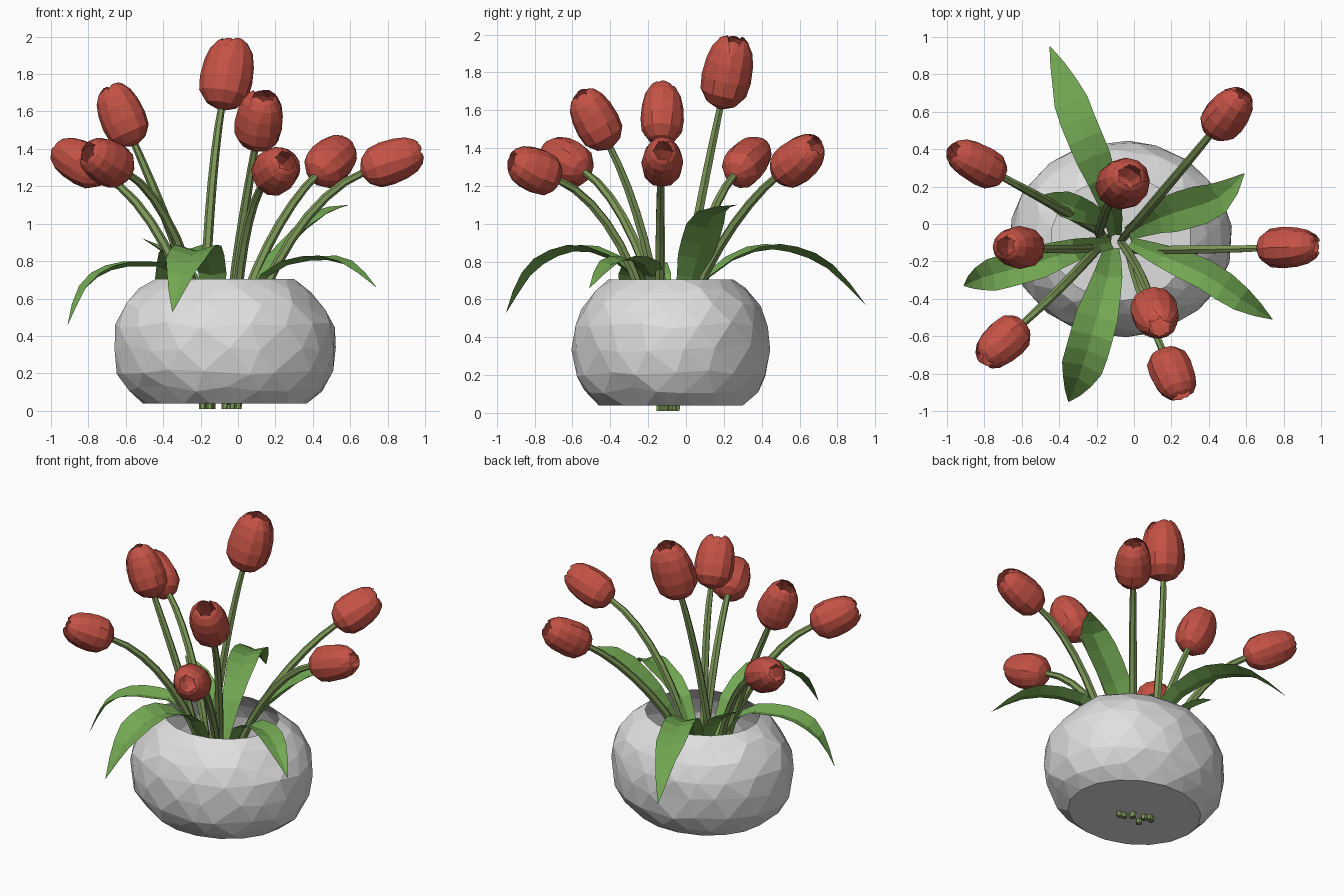
import bpy, bmesh, math, random
from mathutils import Vector

if "Cube" in bpy.data.objects:
    bpy.data.objects.remove(bpy.data.objects["Cube"])

random.seed(4)


def material(name, rgb):
    m = bpy.data.materials.new(name)
    m.diffuse_color = (*rgb, 1)
    m.use_nodes = True
    m.node_tree.nodes["Principled BSDF"].inputs["Base Color"].default_value = m.diffuse_color
    return m


RED = material("petal red", (0.56, 0.085, 0.06))
STEM = material("stem olive green", (0.21, 0.32, 0.10))
LEAF = material("leaf green", (0.17, 0.39, 0.085))
GREY = material("vase pale grey", (0.74, 0.74, 0.74))


def make_object(name, bm, mat):
    mesh = bpy.data.meshes.new(name)
    bm.to_mesh(mesh)
    bm.free()
    mesh.materials.append(mat)
    ob = bpy.data.objects.new(name, mesh)
    bpy.context.collection.objects.link(ob)
    return ob


def grid(bm, rows, closed=False):
    """Skin a list of equal-length point rows with quads."""
    vs = [[bm.verts.new(p) for p in row] for row in rows]
    n = len(rows[0])
    for a, b in zip(vs, vs[1:]):
        for i in range(n if closed else n - 1):
            j = (i + 1) % n
            bm.faces.new((a[i], a[j], b[j], b[i]))
    return vs


def smooth_path(pts, steps):
    """Catmull-Rom curve through the points."""
    p = [Vector(q) for q in pts]
    p = [2 * p[0] - p[1]] + p + [2 * p[-1] - p[-2]]
    out = []
    for i in range(1, len(p) - 2):
        a, b, c, d = p[i - 1:i + 3]
        for k in range(steps):
            t = k / steps
            out.append(0.5 * (2 * b + (c - a) * t + (2 * a - 5 * b + 4 * c - d) * t * t
                              + (3 * b - a - 3 * c + d) * t ** 3))
    return out + [p[-2]]


# Vase: squashed faceted bowl, staggered triangles, open top
def vase():
    bm = bmesh.new()
    profile = [(0.44, 0.04), (0.525, 0.12), (0.58, 0.21), (0.598, 0.34),
               (0.588, 0.46), (0.54, 0.56), (0.46, 0.65), (0.375, 0.705)]
    n, rows = 18, []
    for k, (r, z) in enumerate(profile):
        inner = 0 < k < len(profile) - 1
        row = []
        for i in range(n):
            a = (i + 0.5 * (k % 2) + (random.uniform(-0.2, 0.2) if inner else 0)) * math.tau / n
            dz = random.uniform(-0.02, 0.02) if inner else 0
            row.append(bm.verts.new((-0.07 + r * math.cos(a), -0.08 + 0.88 * r * math.sin(a), z + dz)))
        rows.append(row)
    for k, (a, b) in enumerate(zip(rows, rows[1:])):
        for i in range(n):
            j = (i + 1) % n
            if k % 2 == 0:
                bm.faces.new((a[i], a[j], b[i]))
                bm.faces.new((a[j], b[j], b[i]))
            else:
                bm.faces.new((a[i], a[j], b[j]))
                bm.faces.new((a[i], b[j], b[i]))
    bm.faces.new(list(reversed(rows[0])))
    make_object("vase", bm, GREY)


# Stem: six-sided tube on a Bezier from the vase floor to the flower base
def stem(name, foot, base, axis):
    p0, p3 = Vector((*foot, 0.01)), base
    p1, p2 = p0 + Vector((0, 0, 0.5)), base - axis * 0.37
    bm, rows, n = bmesh.new(), [], 10
    for k in range(n + 1):
        t = k / n
        s = 1 - t
        c = p0 * s ** 3 + p1 * 3 * s * s * t + p2 * 3 * s * t * t + p3 * t ** 3
        d = ((p1 - p0) * s * s + (p2 - p1) * 2 * s * t + (p3 - p2) * t * t).normalized()
        u = Vector((0, 1, 0)).cross(d).normalized()
        v = d.cross(u)
        r = 0.019 + 0.014 * t * s * 2
        rows.append([c + (u * math.cos(i * math.tau / 6) + v * math.sin(i * math.tau / 6)) * r
                     for i in range(6)])
    vs = grid(bm, rows, closed=True)
    bm.faces.new(list(reversed(vs[0])))
    bm.faces.new(vs[-1])
    make_object(name, bm, STEM)


# Flower: three inner and three outer curved petals forming a blunt egg
PETAL = [(0, 0.14, 62), (0.07, 0.6, 64), (0.22, 0.93, 64), (0.42, 1.0, 63),
         (0.65, 0.95, 60), (0.83, 0.82, 52), (0.95, 0.6, 38), (1.0, 0.42, 14)]


def flower(name, base, tip, radius):
    axis = (tip - base).normalized()
    length = (tip - base).length
    u = Vector((0, 1, 0)).cross(axis).normalized()
    v = axis.cross(u)
    bm = bmesh.new()
    for k in range(6):
        mid = k * math.tau / 6
        scale = radius * (1.0 if k % 2 else 0.95)
        top = length * random.uniform(0.95, 1.0)
        rows = []
        for t, r, half in PETAL:
            row = []
            for i in range(5):
                f = i / 2 - 1
                a = mid + math.radians(half) * f
                rr = r * scale * (1 - 0.04 * f * f)
                row.append(base + axis * (t * top) + (u * 1.08 * math.cos(a) + v * math.sin(a)) * rr)
            rows.append(row)
        grid(bm, rows)
    make_object(name, bm, RED)


# Leaf: folded blade along a path, tapering to a point
def leaf(name, pts, width):
    path = smooth_path(pts, 2)
    n = len(path) - 1
    bm, rows = bmesh.new(), []
    for k, c in enumerate(path):
        d = (path[min(k + 1, n)] - path[max(k - 1, 0)]).normalized()
        side = d.cross(Vector((0, 0, 1))).normalized()
        up = side.cross(d)
        t = k / n
        w = width / 2 * max(0.02, min(1, 0.35 + 1.6 * t) * min(1, 3.2 * (1 - t)) ** 0.8)
        rows.append([c - side * w + up * w * 0.2, c - up * w * 0.1, c + side * w + up * w * 0.2])
    grid(bm, rows)
    make_object(name, bm, LEAF)


vase()

# Tulips: stem foot (x, y), flower base, flower tip, flower radius
tulips = [
    ((-0.19, -0.06), (-0.09, 0.18, 1.61), (-0.02, 0.26, 1.99), 0.134),
    ((-0.15, -0.13), (-0.55, -0.13, 1.42), (-0.69, -0.12, 1.74), 0.116),
    ((-0.07, -0.10), (0.09, -0.40, 1.40), (0.14, -0.56, 1.70), 0.121),
    ((-0.07, -0.09), (0.41, 0.48, 1.25), (0.59, 0.70, 1.42), 0.116),
    ((-0.17, -0.05), (-0.70, 0.25, 1.25), (-0.98, 0.40, 1.41), 0.110),
    ((0.00, -0.14), (0.66, -0.13, 1.27), (0.985, -0.12, 1.39), 0.112),
    ((-0.14, -0.07), (-0.59, -0.53, 1.27), (-0.81, -0.73, 1.39), 0.116),
    ((-0.03, -0.13), (0.15, -0.67, 1.23), (0.26, -0.93, 1.34), 0.117),
]
for i, (foot, base, tip, radius) in enumerate(tulips, 1):
    base, tip = Vector(base), Vector(tip)
    stem(f"stem_{i}", foot, base + (tip - base) * 0.04, (tip - base).normalized())
    flower(f"flower_{i}", base, tip, radius)

# Leaves: path from inside the vase to the tip, and blade width
leaves = [
    ("back_leaf", [(-0.1, -0.06, 0.4), (-0.13, 0.12, 0.72), (-0.22, 0.36, 0.86),
                   (-0.3, 0.55, 0.86), (-0.37, 0.75, 0.77), (-0.45, 0.95, 0.57)], 0.19),
    ("right_back_leaf", [(-0.03, -0.05, 0.4), (0.13, 0.03, 0.72), (0.28, 0.08, 0.90),
                         (0.45, 0.14, 1.05), (0.59, 0.27, 1.10)], 0.21),
    ("right_front_leaf", [(-0.02, -0.1, 0.4), (0.15, -0.17, 0.72), (0.38, -0.27, 0.81),
                          (0.57, -0.40, 0.79), (0.74, -0.51, 0.66)], 0.16),
    ("front_leaf", [(-0.12, -0.13, 0.4), (-0.14, -0.28, 0.73), (-0.2, -0.5, 0.86),
                    (-0.25, -0.68, 0.84), (-0.30, -0.83, 0.73), (-0.35, -0.95, 0.53)], 0.23),
    ("left_leaf", [(-0.12, -0.1, 0.4), (-0.32, -0.14, 0.73), (-0.5, -0.2, 0.78),
                   (-0.68, -0.25, 0.76), (-0.82, -0.29, 0.66), (-0.91, -0.33, 0.46)], 0.18),
    ("left_back_leaf", [(-0.12, 0.0, 0.4), (-0.25, 0.06, 0.72), (-0.38, 0.11, 0.84),
                        (-0.51, 0.15, 0.92)], 0.14),
]
for name, pts, width in leaves:
    leaf(name, pts, width)
